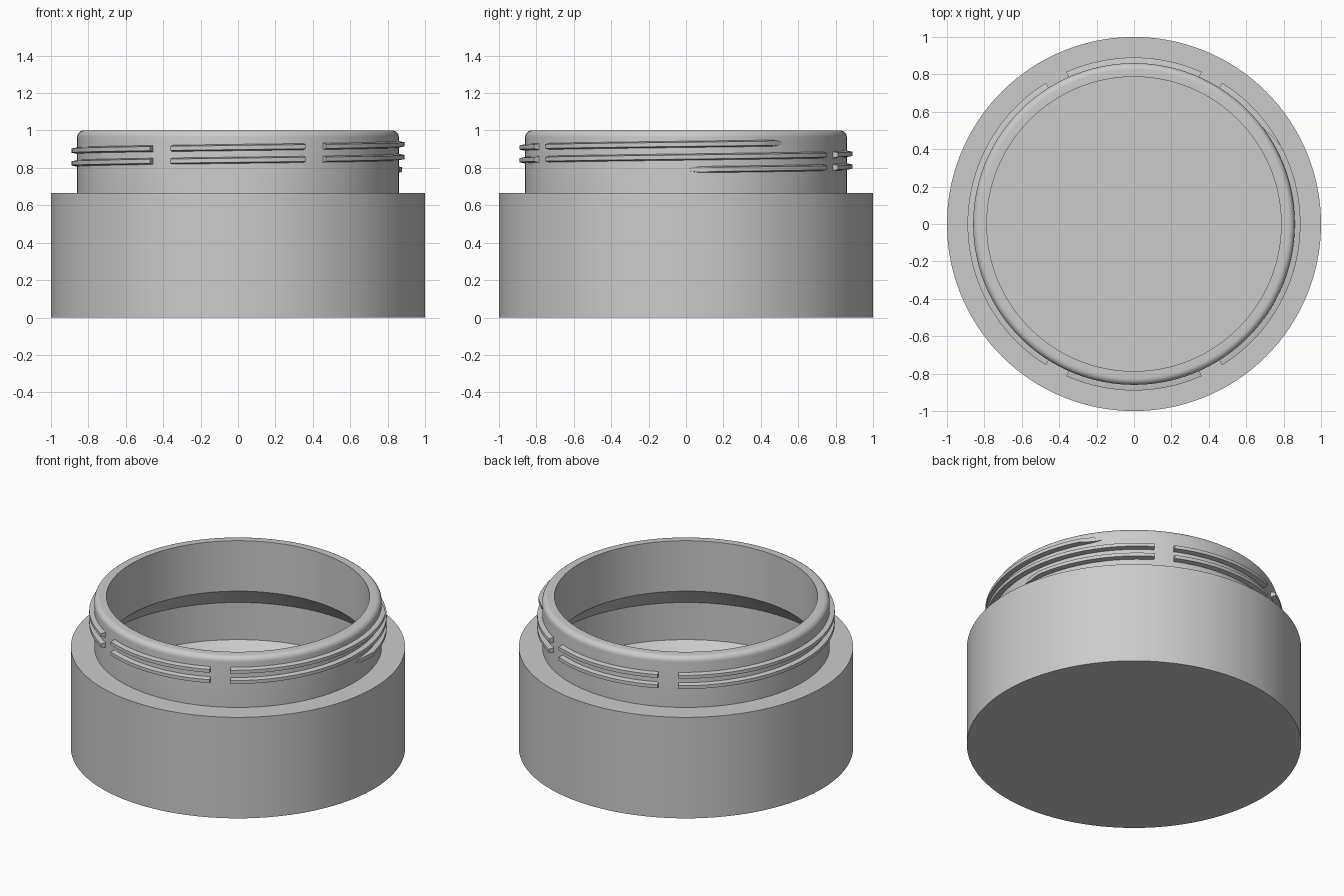
import bpy, bmesh, math

if "Cube" in bpy.data.objects:
    bpy.data.objects.remove(bpy.data.objects["Cube"])

SEGMENTS = 128
grey = bpy.data.materials.new("light_grey")
grey.diffuse_color = (0.6, 0.6, 0.6, 1)
grey.use_nodes = True
grey.node_tree.nodes["Principled BSDF"].inputs["Base Color"].default_value = grey.diffuse_color


def finish(name, bm):
    """Turn a bmesh into a smooth-shaded object with sharp edges kept."""
    bmesh.ops.recalc_face_normals(bm, faces=bm.faces)
    mesh = bpy.data.meshes.new(name)
    bm.to_mesh(mesh)
    bm.free()
    mesh.materials.append(grey)
    obj = bpy.data.objects.new(name, mesh)
    bpy.context.collection.objects.link(obj)
    bpy.ops.object.select_all(action='DESELECT')
    obj.select_set(True)
    bpy.context.view_layer.objects.active = obj
    bpy.ops.object.shade_smooth_by_angle(angle=math.radians(30))
    return obj


def lathe(name, profile):
    """Spin an (r, z) profile that starts and ends on the axis."""
    bm = bmesh.new()
    verts = [bm.verts.new((r, 0, z)) for r, z in profile]
    edges = [bm.edges.new(pair) for pair in zip(verts, verts[1:])]
    bmesh.ops.spin(bm, geom=verts + edges, cent=(0, 0, 0), axis=(0, 0, 1),
                   angle=math.tau, steps=SEGMENTS, use_duplicate=False)
    bmesh.ops.remove_doubles(bm, verts=bm.verts, dist=1e-4)
    return finish(name, bm)


# Jar body: wide outer wall, rounded neck lip, sloped shoulder and sloped floor edge inside
LIP = 0.035
lip = [(0.86 - LIP + LIP * math.cos(a), 1 - LIP + LIP * math.sin(a))
       for a in (math.radians(15 * i) for i in range(7))]
lathe("jar_body",
      [(0, 0), (1, 0), (1, 0.667), (0.86, 0.667)] + lip +
      [(0.787, 1), (0.787, 0.667), (0.93, 0.525), (0.93, 0.28),
       (0.79, 0.14), (0, 0.14)])

# Screw thread: one rising helix, interrupted by four gaps per turn
THREAD_START, THREAD_END = 1, 757
Z_START, PITCH, TAPER = 0.79, 0.068, 9


def thread_piece(name, start, end):
    """Sweep a flat-crested ridge along the helix between two angles."""
    bm = bmesh.new()
    steps = max(2, round((end - start) / 1.5))
    rings = []
    for i in range(steps + 1):
        deg = start + (end - start) * i / steps
        # the ridge sinks into the neck at the two ends of the helix
        near = min(deg - THREAD_START, THREAD_END - deg)
        fade = max(0.08, min(1, near / TAPER))
        height = 0.4 + 0.6 * min(1, near / 4)
        z = Z_START + PITCH * deg / 360
        a = math.radians(deg)
        crest = 0.86 + 0.03 * fade
        half = 0.017 - 0.006 * fade
        ring = [bm.verts.new((r * math.cos(a), r * math.sin(a), z + dz * height))
                for r, dz in ((0.85, -0.017), (0.86, -0.017), (crest, -half),
                              (crest, half), (0.86, 0.017), (0.85, 0.017))]
        rings.append(ring)
    for lower, upper in zip(rings, rings[1:]):
        for j in range(len(lower)):
            k = (j + 1) % len(lower)
            bm.faces.new((lower[j], lower[k], upper[k], upper[j]))
    bm.faces.new(rings[0])
    bm.faces.new(rings[-1])
    finish(name, bm)


# Long pieces on the sides, short pieces at front and back
spans = [(-58, 58), (66, 114), (122, 238), (246, 294)]
count = 0
for turn in range(3):
    for a, b in spans:
        start = max(a + 360 * turn, THREAD_START)
        end = min(b + 360 * turn, THREAD_END)
        if end > start:
            count += 1
            thread_piece(f"thread_{count}", start, end)
